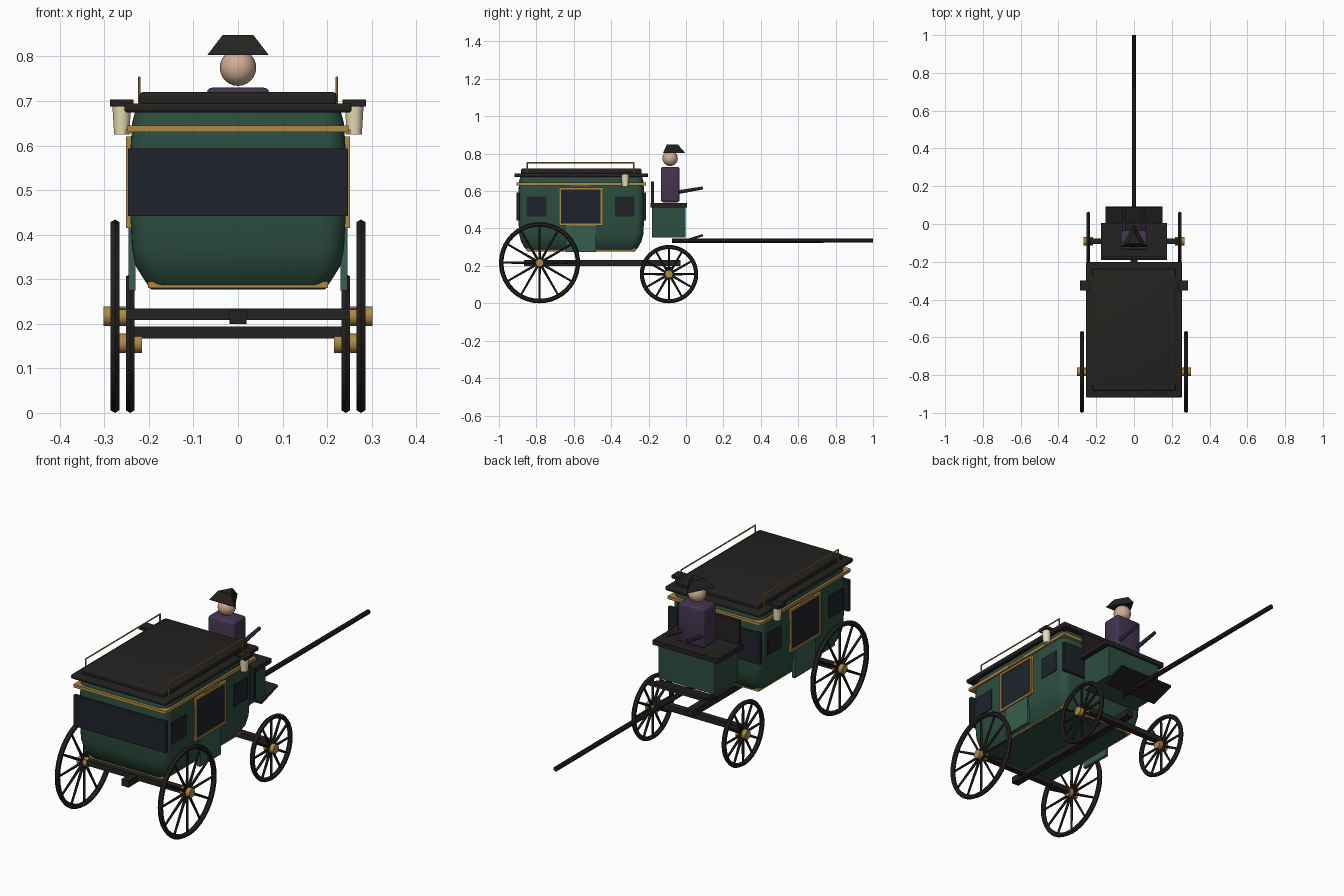
import bpy, bmesh
from math import pi, sin, cos, radians
from mathutils import Vector, Matrix

if "Cube" in bpy.data.objects:
    bpy.data.objects.remove(bpy.data.objects["Cube"])


def material(name, r, g, b):
    m = bpy.data.materials.new(name)
    m.diffuse_color = (r, g, b, 1)
    m.use_nodes = True
    m.node_tree.nodes["Principled BSDF"].inputs["Base Color"].default_value = m.diffuse_color
    return m


GREEN = material("green_paint", 0.025, 0.075, 0.05)
DOOR = material("door_green", 0.04, 0.11, 0.075)
BLACK = material("black_wood", 0.018, 0.016, 0.014)
GOLD = material("gold_trim", 0.42, 0.25, 0.06)
GLASS = material("dark_glass", 0.013, 0.017, 0.024)
CREAM = material("lantern_glass", 0.8, 0.72, 0.45)
COAT = material("purple_coat", 0.055, 0.035, 0.08)
SKIN = material("skin", 0.65, 0.42, 0.3)
YC = -0.56  # middle of the coach body


def finish(name, bm, mat, smooth=False):
    bmesh.ops.recalc_face_normals(bm, faces=bm.faces)
    me = bpy.data.meshes.new(name)
    bm.to_mesh(me)
    bm.free()
    ob = bpy.data.objects.new(name, me)
    bpy.context.collection.objects.link(ob)
    me.materials.append(mat)
    if smooth:
        bpy.ops.object.select_all(action='DESELECT')
        ob.select_set(True)
        bpy.context.view_layer.objects.active = ob
        bpy.ops.object.shade_smooth_by_angle(angle=radians(35))
    return ob


def box(name, x, y, z, mat, bevel=0):
    """Box from (min, max) ranges."""
    bm = bmesh.new()
    bmesh.ops.create_cube(bm, size=1)
    for v in bm.verts:
        v.co = [r[0] + (c + 0.5) * (r[1] - r[0]) for c, r in zip(v.co, (x, y, z))]
    if bevel:
        bmesh.ops.bevel(bm, geom=bm.edges[:], offset=bevel, segments=3,
                        profile=0.5, affect='EDGES')
    return finish(name, bm, mat, bevel > 0)


def add_rod(bm, a, b, r1, r2=None, seg=12, spin=0):
    a, b = Vector(a), Vector(b)
    d = b - a
    M = (Matrix.Translation((a + b) / 2) @ d.to_track_quat('Z', 'Y').to_matrix().to_4x4()
         @ Matrix.Rotation(spin, 4, 'Z'))
    bmesh.ops.create_cone(bm, cap_ends=True, segments=seg, radius1=r1,
                          radius2=r1 if r2 is None else r2, depth=d.length, matrix=M)


def rod(name, a, b, r1, mat, r2=None, seg=12, smooth=True):
    bm = bmesh.new()
    add_rod(bm, a, b, r1, r2, seg)
    return finish(name, bm, mat, smooth)


def wheel(name, x, y, R, minor):
    """Hexagonal-section rim, twelve spokes and a gold hub."""
    bm = bmesh.new()
    major, n, k = R - minor, 40, 6
    rings = []
    for i in range(n):
        t = 2 * pi * i / n
        ring = []
        for j in range(k):
            p = 2 * pi * j / k
            r = major + minor * cos(p)
            ring.append(bm.verts.new((x + minor * sin(p), y + r * sin(t), R + r * cos(t))))
        rings.append(ring)
    for i in range(n):
        for j in range(k):
            a, b = rings[i], rings[(i + 1) % n]
            bm.faces.new((a[j], a[(j + 1) % k], b[(j + 1) % k], b[j]))
    for i in range(12):
        t = 2 * pi * i / 12
        add_rod(bm, (x, y, R), (x, y + major * sin(t), R + major * cos(t)), 0.007, 0.005, 6)
    finish(name, bm, BLACK, True)
    rod(name + "_hub", (x - 0.026, y, R), (x + 0.026, y, R), 0.022, GOLD)


def loft(name, sections, mat):
    """Stack of rounded rectangles: (z, half_x, half_y, corner)."""
    bm = bmesh.new()
    rings = []
    for z, hx, hy, c in sections:
        ring = []
        for q, (sx, sy) in enumerate(((1, 1), (-1, 1), (-1, -1), (1, -1))):
            for i in range(6):
                t = pi / 2 * (q + i / 5)
                ring.append(bm.verts.new((sx * (hx - c) + c * cos(t),
                                          YC + sy * (hy - c) + c * sin(t), z)))
        rings.append(ring)
    n = len(rings[0])
    for a, b in zip(rings, rings[1:]):
        for i in range(n):
            bm.faces.new((a[i], a[(i + 1) % n], b[(i + 1) % n], b[i]))
    bm.faces.new(rings[0])
    bm.faces.new(rings[-1])
    return finish(name, bm, mat, True)


# coach body, trim and roof
loft("coach_body", [(0.277, 0.195, 0.285, 0.03), (0.295, 0.208, 0.302, 0.04),
                    (0.33, 0.23, 0.322, 0.045), (0.37, 0.238, 0.332, 0.045),
                    (0.45, 0.242, 0.336, 0.045), (0.58, 0.242, 0.336, 0.045),
                    (0.65, 0.238, 0.333, 0.045), (0.68, 0.23, 0.325, 0.045)], GREEN)
box("lower_trim", (-0.202, 0.202), (YC - 0.294, YC + 0.294), (0.28, 0.295), GOLD)
box("upper_trim", (-0.248, 0.248), (YC - 0.347, YC + 0.347), (0.63, 0.645), GOLD)
box("roof_cornice", (-0.255, 0.255), (YC - 0.358, YC + 0.358), (0.674, 0.695), BLACK, 0.007)
box("roof_top", (-0.221, 0.221), (YC - 0.322, YC + 0.322), (0.69, 0.72), BLACK, 0.008)
for s, n in ((-1, "rear"), (1, "front")):
    y = sorted((YC + s * 0.33, YC + s * 0.346))
    box(n + "_window", (-0.247, 0.247), y, (0.442, 0.593), GLASS)

# parts repeated on both sides
for s, n in ((-1, "left_"), (1, "right_")):
    def side(a, b):
        return sorted((s * a, s * b))

    box(n + "door_panel", side(0.23, 0.246), (-0.642, -0.482), (0.275, 0.42), DOOR)
    box(n + "door_window", side(0.23, 0.247), (-0.67, -0.455), (0.425, 0.61), GLASS)
    for y in ((-0.68, -0.667), (-0.458, -0.445)):
        box(n + "door_frame_post", side(0.235, 0.251), y, (0.415, 0.62), GOLD)
    for z in ((0.415, 0.426), (0.609, 0.62)):
        box(n + "door_frame_rail", side(0.235, 0.251), (-0.68, -0.445), z, GOLD)
    box(n + "door_cap", side(0.24, 0.253), (-0.615, -0.51), (0.627, 0.636), GOLD)
    for y in ((-0.853, -0.745), (-0.38, -0.275)):
        box(n + "side_window", side(0.23, 0.246), y, (0.465, 0.57), GLASS)

    # roof rail
    x = s * 0.222
    bm = bmesh.new()
    add_rod(bm, (x, -0.85, 0.752), (x, -0.278, 0.752), 0.0035, seg=6)
    for y in (-0.848, -0.28):
        add_rod(bm, (x, y, 0.69), (x, y, 0.754), 0.0035, seg=6)
    finish(n + "roof_rail", bm, GOLD, True)

    # lantern
    x = s * 0.261
    rod(n + "lantern", (x, -0.325, 0.625), (x, -0.325, 0.69), 0.017, CREAM, 0.021)
    box(n + "lantern_cap", (x - 0.026, x + 0.026), (-0.351, -0.299), (0.688, 0.703), BLACK)

    wheel(n + "rear_wheel", s * 0.276, -0.783, 0.217, 0.012)
    wheel(n + "front_wheel", s * 0.242, -0.091, 0.156, 0.011)
    # driver's arm
    rod(n + "driver_arm", (s * 0.053, -0.09, 0.586), (s * 0.053, 0.09, 0.617), 0.011, COAT, 0.008, 8)

# undercarriage
box("rear_axle", (-0.27, 0.27), (-0.798, -0.768), (0.208, 0.234), BLACK)
box("front_axle", (-0.24, 0.24), (-0.106, -0.076), (0.167, 0.194), BLACK)
box("perch_beam", (-0.019, 0.019), (-0.865, -0.03), (0.199, 0.231), BLACK)
rod("draw_pole", (0, -0.075, 0.335), (0, 1.0, 0.335), 0.012, BLACK, 0.011, 10)

# driver's box
box("driver_box", (-0.15, 0.15), (-0.183, -0.004), (0.352, 0.515), GREEN)
box("driver_seat", (-0.175, 0.175), (-0.19, 0.006), (0.512, 0.535), BLACK)
box("seat_back", (-0.165, 0.165), (-0.186, -0.17), (0.53, 0.65), BLACK)
foot = box("footboard", (-0.15, 0.15), (-0.065, 0.065), (-0.006, 0.006), BLACK)
foot.location = (0, 0.028, 0.345)
foot.rotation_euler = (radians(17), 0, 0)

# driver
box("driver_torso", (-0.07, 0.07), (-0.134, -0.035), (0.54, 0.73), COAT, 0.012)
bm = bmesh.new()
bmesh.ops.create_uvsphere(bm, u_segments=20, v_segments=12, radius=0.041,
                          matrix=Matrix.Translation((0, -0.085, 0.775)))
finish("driver_head", bm, SKIN, True)
bm = bmesh.new()
rings = [[bm.verts.new((r * cos(pi / 2 + i * 2 * pi / 3),
                        -0.083 + r * sin(pi / 2 + i * 2 * pi / 3), z)) for i in range(3)]
         for z, r in ((0.803, 0.08), (0.848, 0.04))]
for i in range(3):
    j = (i + 1) % 3
    bm.faces.new((rings[0][i], rings[0][j], rings[1][j], rings[1][i]))
bm.faces.new(rings[0])
bm.faces.new(rings[1])
finish("three_cornered_hat", bm, BLACK)
